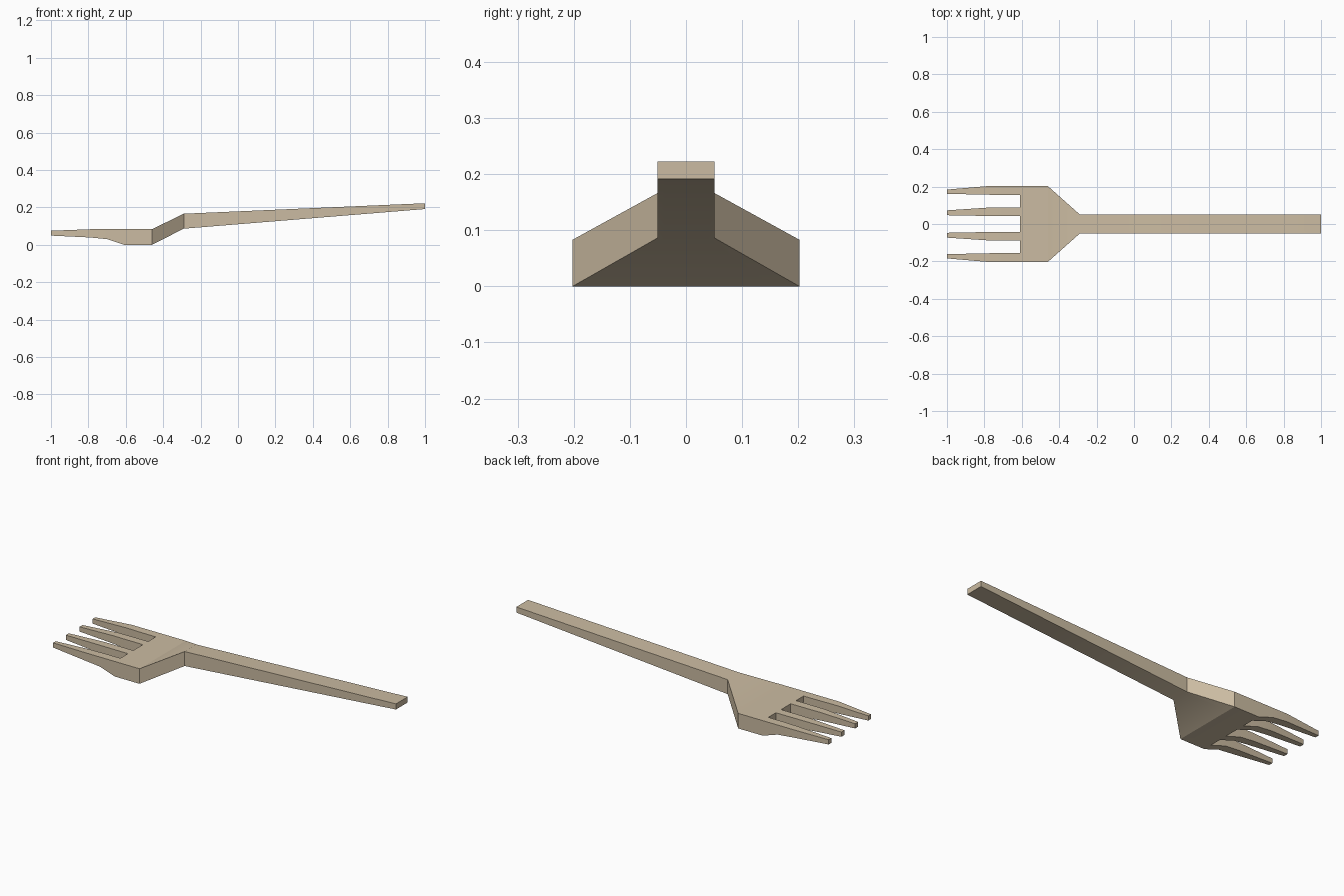
import bpy, bmesh, math

if "Cube" in bpy.data.objects:
    bpy.data.objects.remove(bpy.data.objects["Cube"])

tan = bpy.data.materials.new("warm_tan")
tan.diffuse_color = (0.60, 0.50, 0.36, 1)
tan.use_nodes = True
tan.node_tree.nodes["Principled BSDF"].inputs["Base Color"].default_value = tan.diffuse_color

# Palm and handle stations, tines to handle end: x, half width, bottom z, top z
BODY = [(-0.61, 0.202, 0.0, 0.083), (-0.46, 0.202, 0.0, 0.083),
        (-0.29, 0.051, 0.086, 0.166), (1.0, 0.051, 0.191, 0.222)]
# Tine edges across the palm, at root and at tip
ROOT = [-0.202, -0.154, -0.088, -0.042, 0.042, 0.088, 0.154, 0.202]
MID = [-0.202, -0.157, -0.087, -0.043, 0.043, 0.087, 0.157, 0.202]
TIP = [-0.184, -0.161, -0.073, -0.047, 0.047, 0.073, 0.161, 0.184]
# Tine stations: x, edges, bottom z, top z
TINES = [(-0.70, ROOT, 0.030, 0.083), (-0.79, MID, 0.039, 0.083),
         (-1.0, TIP, 0.049, 0.075)]

bm = bmesh.new()


def row(x, ys, z0, z1):
    """Bottom and top vertex rows of one cross-section."""
    return [[bm.verts.new((x, y, z)) for y in ys] for z in (z0, z1)]


def strip(a, b, i, j):
    """Top and bottom faces between two cross-sections, columns i to j."""
    for level in (0, 1):
        for k in range(i, j):
            bm.faces.new((a[level][k], b[level][k], b[level][k + 1], a[level][k + 1]))


def wall(a, b, k):
    """Upright side face along column k."""
    bm.faces.new((a[0][k], b[0][k], b[1][k], a[1][k]))


def cap(r, k):
    """Upright end face between columns k and k + 1."""
    bm.faces.new((r[0][k], r[0][k + 1], r[1][k + 1], r[1][k]))


# Palm, sloping neck and handle
body = [row(x, [y * w / 0.202 for y in ROOT], z0, z1) for x, w, z0, z1 in BODY]
for a, b in zip(body, body[1:]):
    strip(a, b, 0, 7)
    wall(a, b, 0)
    wall(a, b, 7)
for k in range(7):
    cap(body[-1], k)

# Four tapering tines, with closed slots between them
tines = [body[0]] + [row(*t) for t in TINES]
for k in range(7):
    if k % 2:
        cap(body[0], k)
    else:
        for a, b in zip(tines, tines[1:]):
            strip(a, b, k, k + 1)
            wall(a, b, k)
            wall(a, b, k + 1)
        cap(tines[-1], k)

bmesh.ops.recalc_face_normals(bm, faces=bm.faces)
mesh = bpy.data.meshes.new("fork")
bm.to_mesh(mesh)
bm.free()
mesh.materials.append(tan)
fork = bpy.data.objects.new("fork", mesh)
bpy.context.collection.objects.link(fork)
bpy.context.view_layer.objects.active = fork
fork.select_set(True)
bpy.ops.object.shade_smooth_by_angle(angle=math.radians(25))
